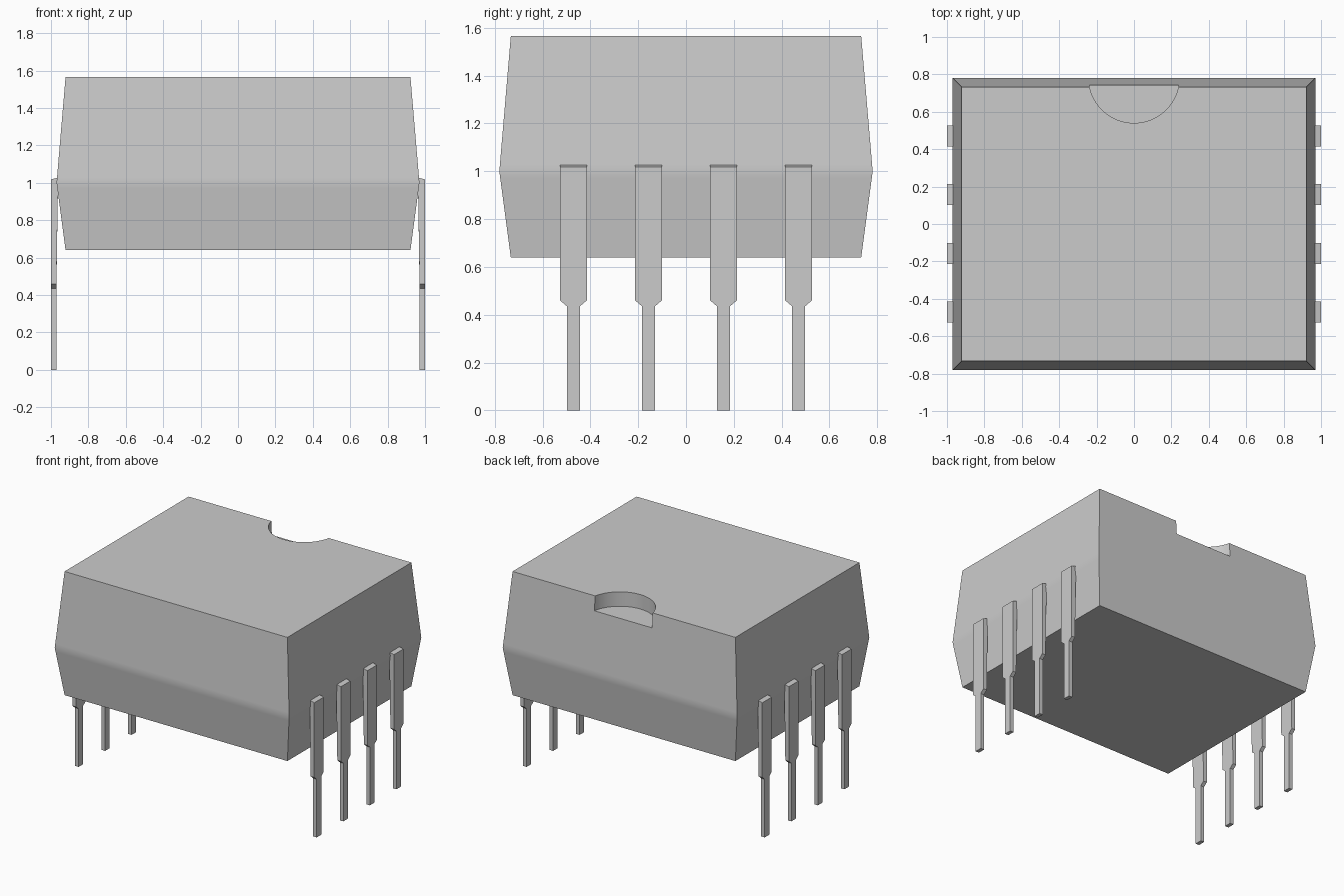
import bpy
import bmesh
import math

if "Cube" in bpy.data.objects:
    bpy.data.objects.remove(bpy.data.objects["Cube"], do_unlink=True)

# Single grey finish
grey = bpy.data.materials.new("light grey")
grey.use_nodes = True
grey.diffuse_color = (0.6, 0.6, 0.6, 1)
grey.node_tree.nodes["Principled BSDF"].inputs["Base Color"].default_value = (0.6, 0.6, 0.6, 1)


def make_object(name, bm):
    bmesh.ops.recalc_face_normals(bm, faces=bm.faces)
    mesh = bpy.data.meshes.new(name)
    bm.to_mesh(mesh)
    bm.free()
    mesh.materials.append(grey)
    obj = bpy.data.objects.new(name, mesh)
    bpy.context.collection.objects.link(obj)
    return obj


def activate(obj):
    bpy.ops.object.select_all(action='DESELECT')
    obj.select_set(True)
    bpy.context.view_layer.objects.active = obj


def loft(bm, rings):
    """Skin a stack of equal vertex loops and cap both ends."""
    loops = [[bm.verts.new(p) for p in ring] for ring in rings]
    for a, b in zip(loops, loops[1:]):
        n = len(a)
        for i in range(n):
            j = (i + 1) % n
            bm.faces.new((a[i], a[j], b[j], b[i]))
    bm.faces.new(loops[0][::-1])
    bm.faces.new(loops[-1])


# Body: two tapered halves, with narrow bands that soften the waist
BOTTOM, WAIST, TOP = 0.64, 1.0, 1.565
TAPER = 0.048
rings = []
for z in (BOTTOM, WAIST - 0.03, WAIST, WAIST + 0.03, TOP):
    span = TOP - WAIST if z > WAIST else WAIST - BOTTOM
    inset = TAPER * abs(z - WAIST) / span
    x, y = 0.97 - inset, 0.781 - inset
    rings.append([(-x, -y, z), (x, -y, z), (x, y, z), (-x, y, z)])
bm = bmesh.new()
loft(bm, rings)
body = make_object("body", bm)

# Half-round notch in the top rear edge
bm = bmesh.new()
circle = [(0.243 * math.cos(a), 0.783 + 0.243 * math.sin(a))
          for a in (math.tau * i / 64 for i in range(64))]
loft(bm, [[(x, y, z) for x, y in circle] for z in (1.457, 1.7)])
cutter = make_object("notch_cutter", bm)
cutter.hide_render = True
notch = body.modifiers.new("notch", 'BOOLEAN')
notch.operation = 'DIFFERENCE'
notch.solver = 'EXACT'
notch.object = cutter
activate(body)
bpy.ops.object.modifier_apply(modifier=notch.name)
bpy.data.objects.remove(cutter, do_unlink=True)
bpy.ops.object.shade_smooth_by_angle(angle=math.radians(25))

# Pins: wide shoulder tapering to a narrow leg, tucked into the body at the top
half_outline = [(0.027, 0.0), (0.027, 0.435), (0.056, 0.46), (0.056, 1.018)]
outline = half_outline + [(-w, z) for w, z in reversed(half_outline)]


def make_pin(name, side, y):
    inner = [(side * (0.962 if z > 1 else 0.971), y + w, z + (0.01 if z > 1 else 0))
             for w, z in outline]
    outer = [(side * 1.0, y + w, z) for w, z in outline]
    bm = bmesh.new()
    loft(bm, [inner, outer])
    return make_object(name, bm)


for label, side in (("left", 1), ("right", -1)):
    for i in range(4):
        make_pin(f"{label}_pin_{i + 1}", side, (i - 1.5) * 0.314)
